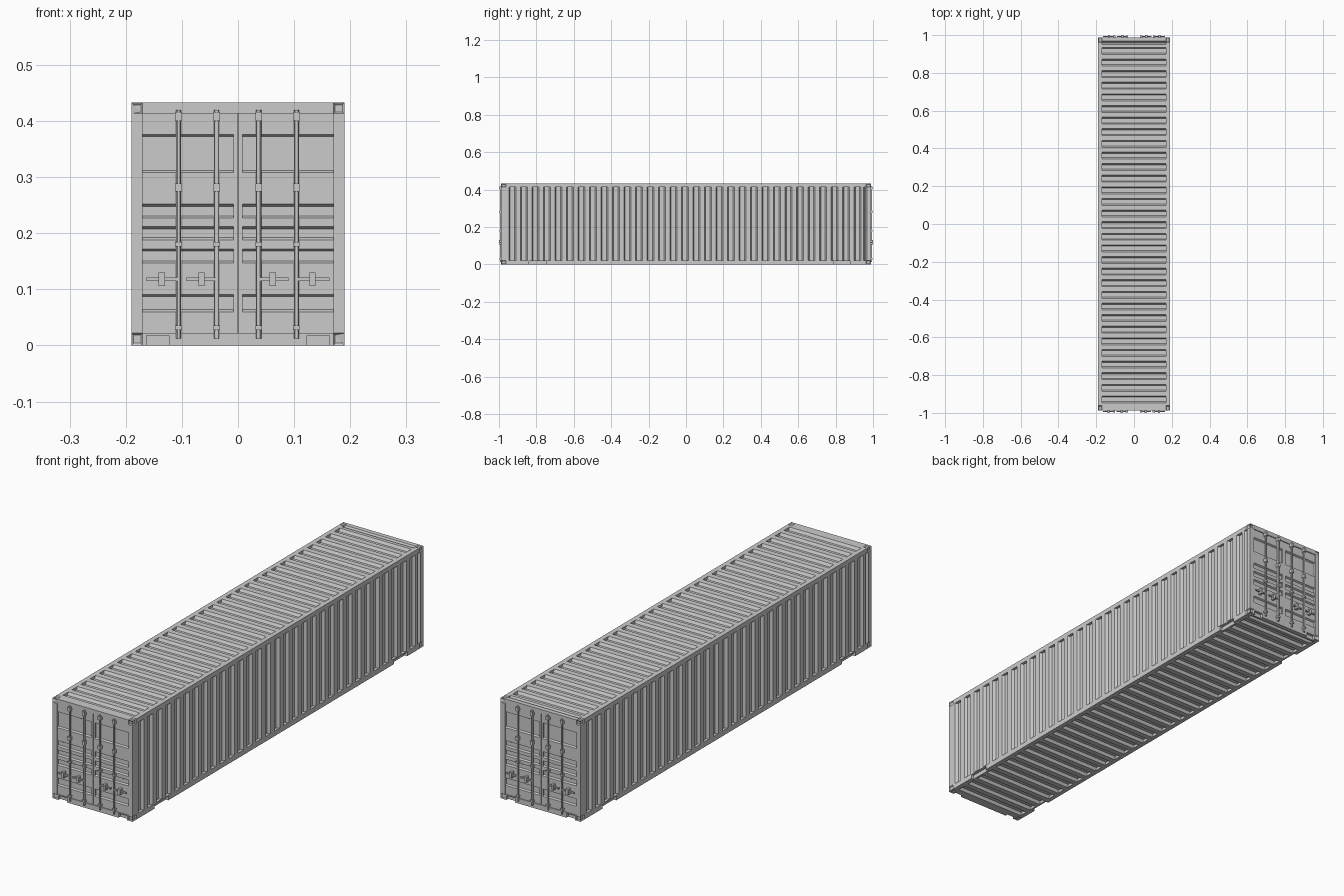
import bpy, bmesh
from mathutils import Matrix, Vector

W, L, H = 0.19, 0.988, 0.433      # half width, half length, height of the shell
RAIL = 0.02                       # frame rail size
LOW, HIGH = 0.022, H - RAIL       # wall opening
END = 0.016                       # end beam depth
TURN = {"front": Matrix(), "back": Matrix.Rotation(3.14159265, 4, "Z")}

if "Cube" in bpy.data.objects:
    bpy.data.objects.remove(bpy.data.objects["Cube"])

paint = bpy.data.materials.new("grey_paint")
paint.use_nodes = True
paint.diffuse_color = (0.6, 0.6, 0.6, 1)
paint.node_tree.nodes["Principled BSDF"].inputs["Base Color"].default_value = (0.6, 0.6, 0.6, 1)


def finish(name, bm, matrix=None):
    if matrix:
        bm.transform(matrix)
    mesh = bpy.data.meshes.new(name)
    bm.to_mesh(mesh)
    bm.free()
    mesh.materials.append(paint)
    obj = bpy.data.objects.new(name, mesh)
    bpy.context.collection.objects.link(obj)
    return obj


def box(bm, lo, hi):
    lo, hi = Vector(lo), Vector(hi)
    m = Matrix.Translation((lo + hi) / 2) @ Matrix.Diagonal((*(hi - lo), 1))
    return bmesh.ops.create_cube(bm, size=1, matrix=m)["verts"]


def grooved_sheet(bm, grooves, start, stop, slope, depth, across, place, out):
    """Sheet with trapezoid grooves; place(t, s, d) maps to 3D, d = depth."""
    profile = [(start, 0)]
    for a, b in grooves:
        profile += [(a, 0), (a + slope, depth), (b - slope, depth), (b, 0)]
    profile.append((stop, 0))
    rows = [[bm.verts.new(place(t, s, d)) for s in across] for t, d in profile]
    faces = [bm.faces.new((p[0], p[1], q[1], q[0])) for p, q in zip(rows, rows[1:])]
    for f in faces:
        f.normal_update()
        if f.normal.dot(Vector(out)) < 0:
            f.normal_flip()


def notched_rail(bm, start, stop, notches, place):
    """Bottom rail with lift pockets; place(t, depth, z) maps to 3D."""
    skin, top = 0.012, 0.018

    def piece(a, b, d0, d1, z0, z1):
        p, q = Vector(place(a, d0, z0)), Vector(place(b, d1, z1))
        box(bm, [min(u) for u in zip(p, q)], [max(u) for u in zip(p, q)])

    piece(start, stop, skin, RAIL, 0, LOW)
    piece(start, stop, 0, skin, top, LOW)
    cuts = [start] + [v for n in notches for v in n] + [stop]
    for a, b in zip(cuts[::2], cuts[1::2]):
        piece(a, b, 0, skin, 0, top)


# Corrugation spacing shared by walls, roof and floor
ribs = [(-0.947 + 0.0615 * k, -0.910 + 0.0615 * k) for k in range(31)]
ribs.append((0.950, 0.968))
span = (-L + END, L - END)

# Roof and floor sheets
for name, z, sign in (("roof", H, 1), ("floor", 0, -1)):
    bm = bmesh.new()
    grooved_sheet(bm, ribs, *span, 0.007, 0.012, (-W + RAIL, W - RAIL),
                  lambda t, s, d: (s, t, z - sign * d), (0, 0, sign))
    finish(name, bm)

# Side walls with their rails
for side, turn in (("left", TURN["front"]), ("right", TURN["back"])):
    bm = bmesh.new()
    grooved_sheet(bm, ribs, *span, 0.007, 0.012, (LOW, HIGH),
                  lambda t, s, d: (W - d, t, s), (1, 0, 0))
    finish(side + "_wall", bm, turn)

    bm = bmesh.new()
    notched_rail(bm, -L + 0.026, L - 0.026, [(-0.84, -0.745), (0.79, 0.88)],
                 lambda t, d, z: (W - d, t, z))
    box(bm, (W - RAIL, -L + 0.026, HIGH), (W, L - 0.026, H))
    finish(side + "_rails", bm, turn)

# Corner castings with a sunken hole in each outer face
for sx in (-1, 1):
    for sy in (-1, 1):
        for sz in (-1, 1):
            bm = bmesh.new()
            out = Vector((sx, sy, sz))
            corner = Vector((sx * W, sy * L, H if sz > 0 else 0))
            size = Vector((RAIL, 0.026, LOW if sz < 0 else RAIL))
            inner = corner - out * size
            box(bm, [min(u) for u in zip(corner, inner)], [max(u) for u in zip(corner, inner)])
            bm.normal_update()
            outer = [f for f in bm.faces if f.normal.dot(out) > 0.5]
            bmesh.ops.inset_individual(bm, faces=outer, thickness=0.0045)
            for f in outer:
                shift = f.normal * -0.004
                for v in f.verts:
                    v.co += shift
            # Half of the end holes are triangular
            if sx * sy * sz > 0:
                face = next(f for f in outer if abs(f.normal.y) > 0.9)
                low = sorted(face.verts, key=lambda v: v.co.z * sz)[:2]
                low.sort(key=lambda v: v.co.x * sx)
                bmesh.ops.pointmerge(bm, verts=low, merge_co=low[0].co.copy())
            finish("corner_casting", bm)

# End frames, doors and locking gear, the same at both ends
DOOR = -L + 0.004
bands = [(0.060, 0.091), (0.147, 0.172), (0.188, 0.212), (0.227, 0.252), (0.308, 0.376)]
rods = (-0.106, -0.038, 0.037, 0.104)
handles = [(-0.163, -0.106, -0.136), (-0.092, -0.038, -0.065),
           (0.037, 0.090, 0.062), (0.104, 0.163, 0.133)]

for end, turn in TURN.items():
    # Posts, header and notched sill
    bm = bmesh.new()
    for s in (-1, 1):
        xs = sorted((s * W, s * (W - RAIL)))
        box(bm, (xs[0], -L, LOW), (xs[1], -L + END, HIGH))
    box(bm, (-W + RAIL, -L, HIGH), (W - RAIL, -L + END, H))
    notched_rail(bm, -W + RAIL, W - RAIL, [(-0.163, -0.123), (0.123, 0.163)],
                 lambda t, d, z: (t, -L + d, z))
    finish(end + "_frame", bm, turn)

    # Door leaves, each with a flat stile at the centre seam
    for s, leaf in ((-1, "right"), (1, "left")):
        bm = bmesh.new()
        grooved_sheet(bm, bands, LOW, HIGH, 0.004, 0.007, (s * 0.008, s * (W - RAIL)),
                      lambda t, x, d: (x, DOOR + d, t), (0, -1, 0))
        xs = sorted((s * 0.0006, s * 0.008))
        box(bm, (xs[0], DOOR, LOW), (xs[1], DOOR + 0.012, HIGH))
        finish(f"{end}_{leaf}_door", bm, turn)
    bm = bmesh.new()
    box(bm, (-0.001, DOOR + 0.004, LOW), (0.001, DOOR + 0.012, HIGH))
    finish(end + "_door_seal", bm, turn)

    # Locking rods
    bm = bmesh.new()
    for x in rods:
        place = Matrix.Translation((x, -0.991, 0.216))
        bmesh.ops.create_cone(bm, cap_ends=True, segments=12, radius1=0.0045,
                              radius2=0.0045, depth=0.408, matrix=place)
    rod_obj = finish(end + "_locking_rods", bm, turn)
    bpy.context.view_layer.objects.active = rod_obj
    rod_obj.select_set(True)
    bpy.ops.object.shade_smooth_by_angle()
    rod_obj.select_set(False)

    # Rod brackets
    bm = bmesh.new()
    for x in rods:
        for z0, z1 in ((0.028, 0.036), (0.176, 0.184), (0.274, 0.289), (0.400, 0.416)):
            box(bm, (x - 0.006, -0.998, z0), (x + 0.006, DOOR + 0.006, z1))
    finish(end + "_rod_brackets", bm, turn)

    # Handles and their latch plates
    bm = bmesh.new()
    for a, b, mid in handles:
        box(bm, (a, -0.995, 0.115), (b, -0.990, 0.121))
        box(bm, (mid - 0.0055, -1.0, 0.106), (mid + 0.0055, DOOR + 0.007, 0.130))
    finish(end + "_handles", bm, turn)
